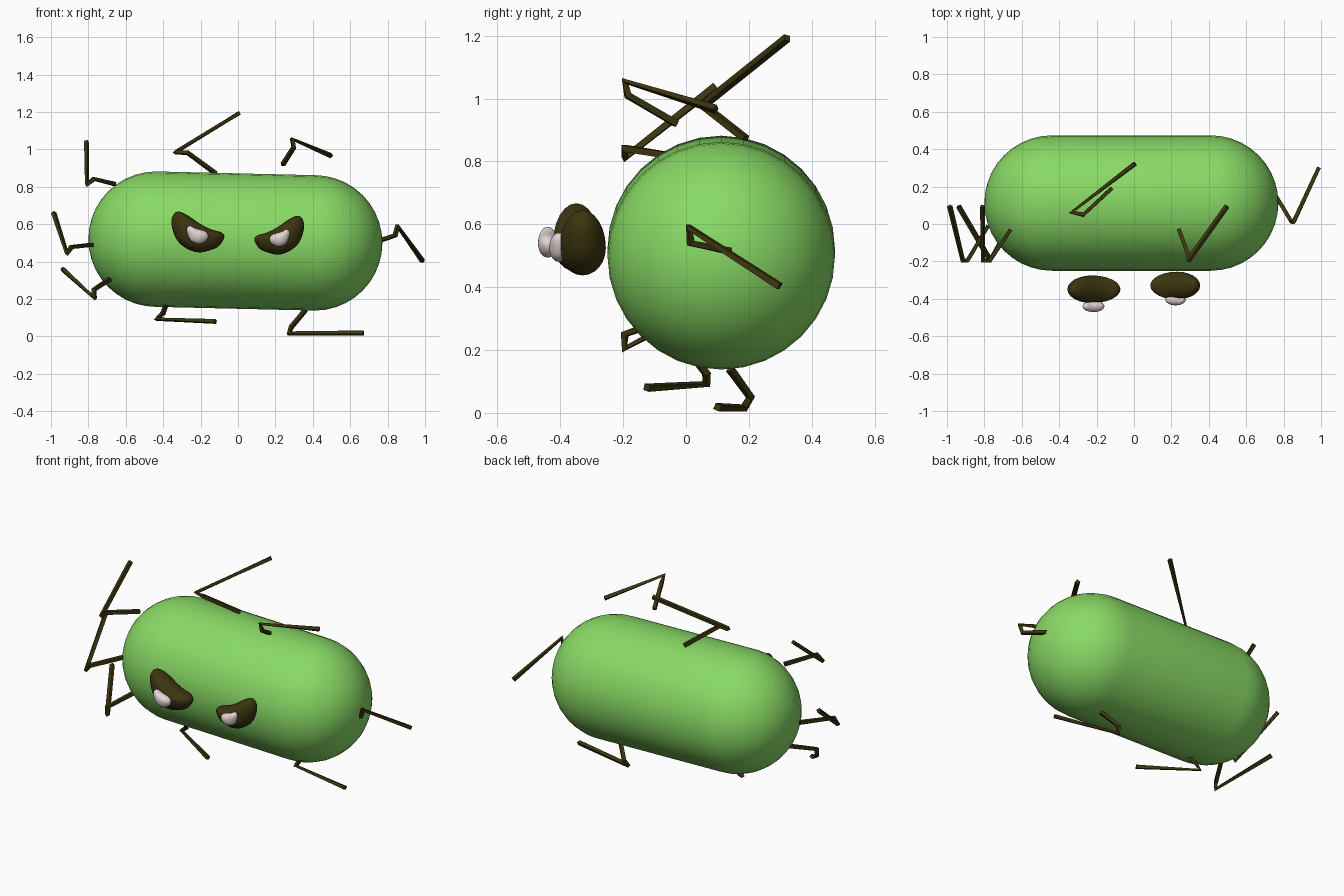
import bpy, bmesh, math
from mathutils import Vector

if "Cube" in bpy.data.objects:
    bpy.data.objects.remove(bpy.data.objects["Cube"])


def material(name, rgb):
    m = bpy.data.materials.new(name)
    m.diffuse_color = (*rgb, 1)
    m.use_nodes = True
    m.node_tree.nodes["Principled BSDF"].inputs["Base Color"].default_value = m.diffuse_color
    return m


GREEN = material("leaf green", (0.25, 0.70, 0.13))
BROWN = material("dark olive brown", (0.045, 0.036, 0.005))
WHITE = material("pinkish white", (0.78, 0.66, 0.66))


def loft(name, rings, tip_a, tip_b, mat, smooth=True):
    """Skin a list of closed rings and close both ends with a fan to a tip."""
    bm = bmesh.new()
    rows = [[bm.verts.new(p) for p in ring] for ring in rings]
    a, b = bm.verts.new(tip_a), bm.verts.new(tip_b)
    n = len(rows[0])
    for i in range(n):
        j = (i + 1) % n
        bm.faces.new((a, rows[0][j], rows[0][i]))
        bm.faces.new((b, rows[-1][i], rows[-1][j]))
        for r, s in zip(rows, rows[1:]):
            bm.faces.new((r[i], r[j], s[j], s[i]))
    bmesh.ops.recalc_face_normals(bm, faces=bm.faces)
    for f in bm.faces:
        f.smooth = smooth
    me = bpy.data.meshes.new(name)
    bm.to_mesh(me)
    bm.free()
    me.materials.append(mat)
    ob = bpy.data.objects.new(name, me)
    bpy.context.collection.objects.link(ob)
    return ob


# Capsule body, very slightly tilted
R, Y = 0.362, 0.112
ends = [(-0.438, 0.52, -1), (0.41, 0.50, 1)]
rings = []
for cx, cz, side in ends:
    lats = [math.radians(90 * k / 10) for k in range(10)]
    if side < 0:
        lats.reverse()
    for t in lats:
        rings.append([(cx + side * R * math.sin(t),
                       Y + R * math.cos(t) * math.cos(2 * math.pi * i / 32),
                       cz + R * math.cos(t) * math.sin(2 * math.pi * i / 32))
                      for i in range(32)])
loft("body", rings, (ends[0][0] - R, Y, ends[0][1]), (ends[1][0] + R, Y, ends[1][1]), GREEN)


def smooth_outline(pts, steps=4):
    """Closed Catmull-Rom curve through the points."""
    n, out = len(pts), []
    for i in range(n):
        p0, p1, p2, p3 = (Vector(pts[(i + k) % n]) for k in (-1, 0, 1, 2))
        for s in range(steps):
            t = s / steps
            out.append(0.5 * (2 * p1 + (p2 - p0) * t + (2 * p0 - 5 * p1 + 4 * p2 - p3) * t * t
                              + (3 * p1 - p0 - 3 * p2 + p3) * t ** 3))
    return out


def pebble(name, outline, centre, y, depth, mat, place):
    """Rounded pebble with the given front outline (x, z)."""
    c = Vector(centre)
    pts = smooth_outline(outline)
    rings = []
    for k in range(1, 12):
        t = math.pi * k / 12
        rings.append([place(*(c + (p - c) * math.sin(t)), y - depth * math.cos(t)) for p in pts])
    loft(name, rings, place(*c, y - depth), place(*c, y + depth), mat)


# Angry eyes with white pupils floating in front
eye = [(-.356, .60), (-.345, .652), (-.315, .667), (-.265, .645), (-.206, .604), (-.142, .572),
       (-.088, .556), (-.073, .529), (-.104, .481), (-.152, .46), (-.211, .449), (-.275, .47),
       (-.329, .519)]
pupil = [(-.275, .567), (-.259, .592), (-.227, .578), (-.174, .561), (-.158, .535),
         (-.174, .508), (-.211, .494), (-.254, .513)]


def left(x, z, y):
    return (x, y, z)


def right(x, z, y):
    return (0.219 - 0.94 * (x + 0.213), y, 0.541 + 0.95 * (z - 0.558))


for side, place, dy in (("left", left, 0), ("right", right, 0.02)):
    pebble(side + "_eye", eye, (-.225, .54), -0.349 + dy, 0.074, BROWN, place)
    pebble(side + "_pupil", pupil, (-.217, .54), -0.440 + dy * 1.8, 0.031, WHITE, place)

# Thin bent legs: start, knee, knee, tip
legs = {
    "top_left_leg": [(-.12, .19, .872), (-.27, .05, .982), (-.335, .062, .985), (.005, .322, 1.193)],
    "upper_left_leg": [(-.66, -.03, .815), (-.77, -.195, .842), (-.808, -.195, .812), (-.81, .095, 1.04)],
    "middle_left_leg": [(-.78, -.01, .49), (-.89, -.195, .478), (-.915, -.195, .445), (-.985, .095, .66)],
    "lower_left_leg": [(-.68, -.03, .31), (-.77, -.195, .25), (-.768, -.195, .205), (-.938, .095, .36)],
    "bottom_left_leg": [(-.385, .03, .17), (-.40, .065, .125), (-.435, .065, .092), (-.12, -.125, .08)],
    "bottom_right_leg": [(.36, .14, .14), (.285, .205, .05), (.272, .185, .016), (.672, .10, .018)],
    "right_leg": [(.765, .14, .515), (.84, .015, .54), (.853, .01, .59), (.987, .298, .403)],
    "top_right_leg": [(.24, -.03, .92), (.298, -.185, 1.01), (.29, -.195, 1.055), (.497, .095, .966)],
}


def bar(name, pts, r):
    """Square-section tube along a path, mitred at the bends."""
    pts = [Vector(p) for p in pts]
    dirs = [(b - a).normalized() for a, b in zip(pts, pts[1:])]
    d = dirs[0]
    u = d.cross(Vector((0, 0, 1))).normalized()
    v = d.cross(u)
    corners = [(u * sx + v * sy) * r for sx, sy in ((1, 1), (-1, 1), (-1, -1), (1, -1))]
    rings = []
    for i, p in enumerate(pts):
        if 0 < i < len(pts) - 1:
            q = dirs[i - 1].rotation_difference(dirs[i])
            half = q.copy()
            half.angle = q.angle / 2
            rings.append([p + half @ c for c in corners])
            corners = [q @ c for c in corners]
        else:
            rings.append([p + c for c in corners])
    loft(name, rings, pts[0], pts[-1], BROWN, smooth=False)


for name, pts in legs.items():
    bar(name, pts, 0.0105)
